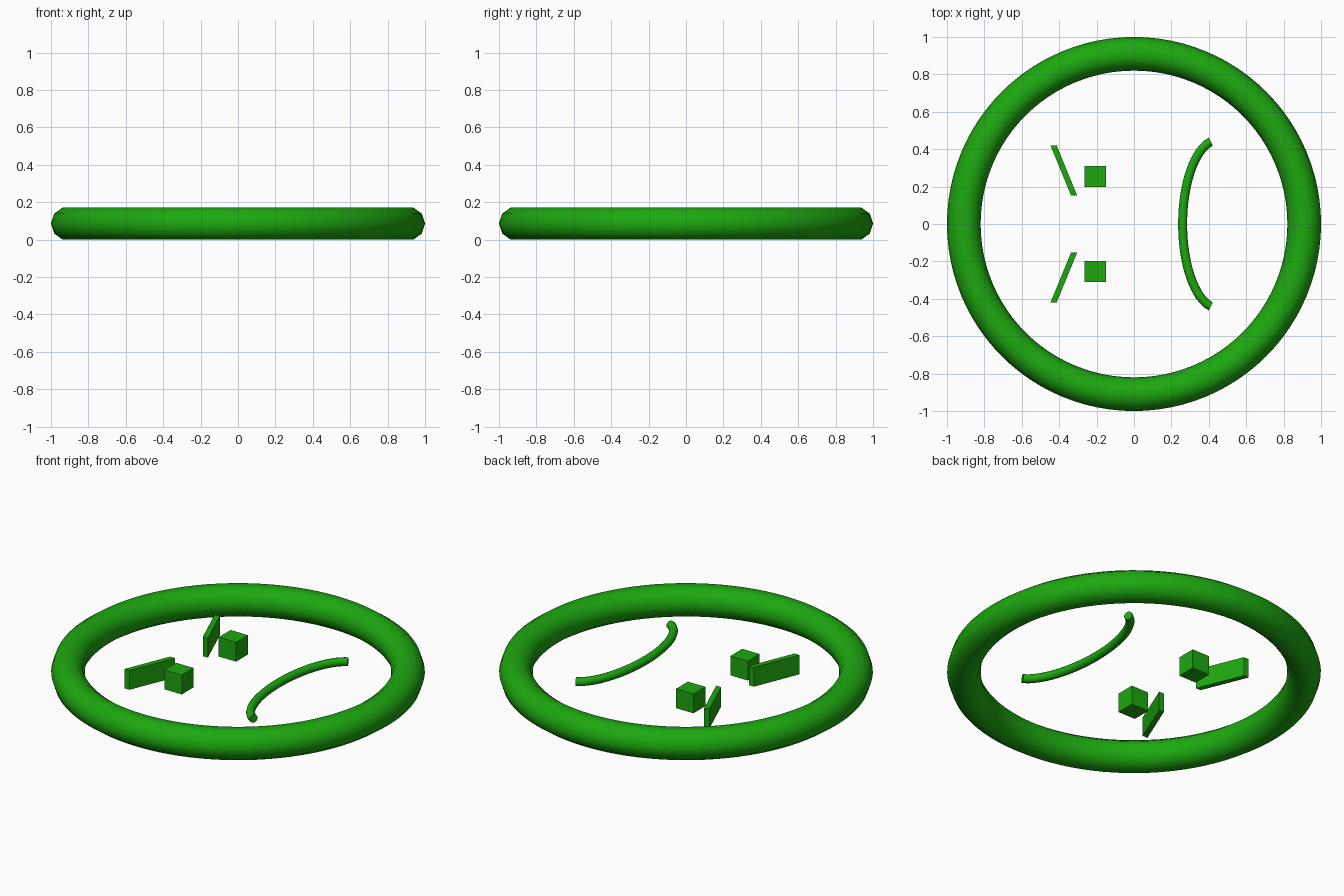
import bpy, bmesh, math
from mathutils import Vector

if "Cube" in bpy.data.objects:
    bpy.data.objects.remove(bpy.data.objects["Cube"])

ZC = 0.0856  # shared mid height of every part
green = bpy.data.materials.new("green")
green.diffuse_color = (0.012, 0.39, 0.005, 1)
green.use_nodes = True
green.node_tree.nodes["Principled BSDF"].inputs["Base Color"].default_value = green.diffuse_color


def finish(ob, name, smooth=False):
    ob.name = name
    ob.data.materials.append(green)
    if smooth:
        for o in bpy.context.selected_objects:
            o.select_set(False)
        bpy.context.view_layer.objects.active = ob
        ob.select_set(True)
        bpy.ops.object.shade_smooth_by_angle(angle=math.radians(40))


def from_bmesh(bm, name, smooth=False):
    bmesh.ops.recalc_face_normals(bm, faces=bm.faces)
    me = bpy.data.meshes.new(name)
    bm.to_mesh(me)
    bm.free()
    ob = bpy.data.objects.new(name, me)
    bpy.context.collection.objects.link(ob)
    finish(ob, name, smooth)


def prism(name, outline, height):
    bm = bmesh.new()
    face = bm.faces.new([bm.verts.new((x, y, ZC - height / 2)) for x, y in outline])
    top = bmesh.ops.extrude_face_region(bm, geom=[face])["geom"]
    bmesh.ops.translate(bm, vec=(0, 0, height),
                        verts=[v for v in top if isinstance(v, bmesh.types.BMVert)])
    from_bmesh(bm, name)


# Face outline ring
bpy.ops.mesh.primitive_torus_add(major_radius=0.91, minor_radius=0.09, major_segments=96,
                                 minor_segments=10, location=(0, 0, ZC))
finish(bpy.context.object, "face_ring", True)

# Cube eyes and slanted brows, mirrored across y
for side, s in (("left", 1), ("right", -1)):
    prism(side + "_eye", [(-0.265, s * 0.198), (-0.151, s * 0.198),
                          (-0.151, s * 0.309), (-0.265, s * 0.309)], 0.114)
    prism(side + "_brow", [(-0.447, s * 0.421), (-0.414, s * 0.421),
                           (-0.304, s * 0.153), (-0.337, s * 0.153)], 0.114)

# Mouth: round tube along an elliptical arc
bm = bmesh.new()
STEPS, SIDES, R = 32, 12, 0.024
rings = []
for i in range(STEPS + 1):
    t = math.radians(-78 + 156 * i / STEPS)
    centre = Vector((0.26 + 0.19 * (1 - math.cos(t)), 0.45 * math.sin(t), ZC))
    normal = Vector((0.45 * math.cos(t), -0.19 * math.sin(t), 0)).normalized()
    rings.append([bm.verts.new(centre + R * (math.cos(a) * normal + math.sin(a) * Vector((0, 0, 1))))
                  for a in (math.tau * k / SIDES for k in range(SIDES))])
for r0, r1 in zip(rings, rings[1:]):
    for k in range(SIDES):
        n = (k + 1) % SIDES
        bm.faces.new((r0[k], r0[n], r1[n], r1[k]))
bm.faces.new(rings[0])
bm.faces.new(rings[-1])
from_bmesh(bm, "mouth", True)
